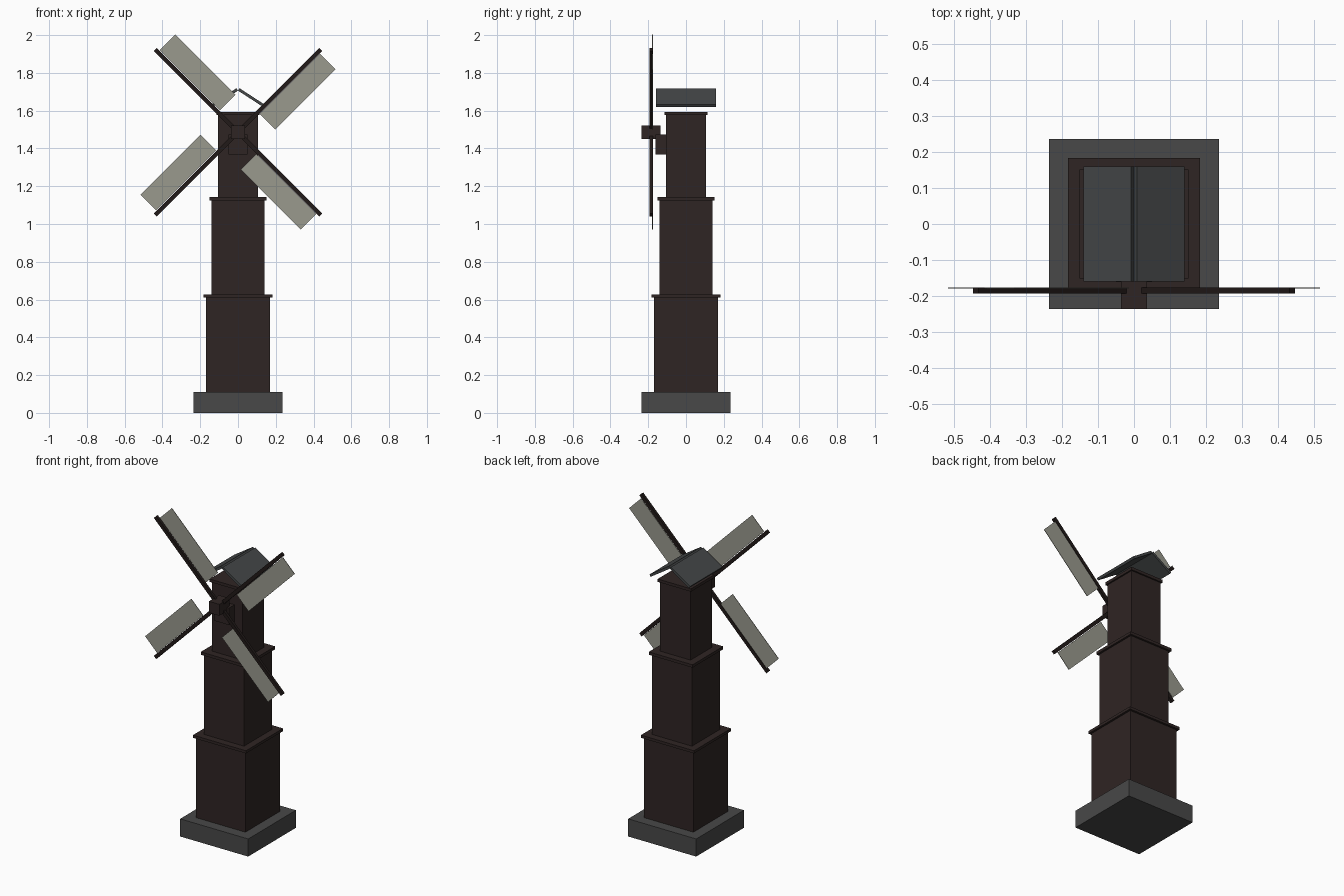
import bpy
from math import radians, sin, cos
from mathutils import Matrix, Vector

if "Cube" in bpy.data.objects:
    bpy.data.objects.remove(bpy.data.objects["Cube"])


def material(name, rgb):
    m = bpy.data.materials.new(name)
    m.diffuse_color = (*rgb, 1)
    m.use_nodes = True
    m.node_tree.nodes["Principled BSDF"].inputs["Base Color"].default_value = m.diffuse_color
    return m


BROWN = material("dark_brown_wood", (0.028, 0.018, 0.017))
ARM = material("black_brown_wood", (0.015, 0.010, 0.009))
STONE = material("grey_stone", (0.065, 0.065, 0.065))
SLATE = material("roof_slate", (0.058, 0.063, 0.064))
CANVAS = material("sail_canvas", (0.32, 0.32, 0.27))


def box(name, lo, hi, mat, matrix=Matrix()):
    """Box between two corners, with an optional transform baked in."""
    lo, hi = Vector(lo), Vector(hi)
    bpy.ops.mesh.primitive_cube_add(size=1)
    ob = bpy.context.object
    ob.name = name
    ob.data.transform(matrix @ Matrix.Translation((lo + hi) / 2)
                      @ Matrix.Diagonal((*(hi - lo), 1)))
    ob.data.materials.append(mat)
    return ob


def block(name, half, z0, z1, mat):
    return box(name, (-half, -half, z0), (half, half, z1), mat)


# Stone base
block("base", 0.235, 0, 0.11, STONE)

# Three tower storeys, each capped by a ledge
storeys = [("lower", 0.170, 0.183, 0.11, 0.61, 0.627),
           ("middle", 0.139, 0.151, 0.627, 1.125, 1.143),
           ("upper", 0.106, 0.115, 1.143, 1.576, 1.594)]
for label, half, ledge, z0, z1, z2 in storeys:
    block(label + "_tower", half, z0, z1, BROWN)
    block(label + "_ledge", ledge, z1, z2, BROWN)

# Roof: two sloping slabs meeting at the ridge
slope, thick = radians(33), 0.015
length = (0.14 - thick * sin(slope)) / cos(slope)
for side, name in ((1, "right_roof"), (-1, "left_roof")):
    m = Matrix.Translation((0, 0, 1.706)) @ Matrix.Rotation(side * slope, 4, 'Y')
    xs = sorted((0, side * length))
    box(name, (xs[0], -0.16, 0), (xs[1], 0.16, thick), SLATE, m)

# Axle mount and hub
box("axle_mount", (-0.05, -0.161, 1.368), (0.05, -0.10, 1.474), BROWN)
box("hub", (-0.036, -0.236, 1.451), (0.036, -0.135, 1.522), BROWN)

# Four arms with a sail on the clockwise side of each
for i in range(4):
    m = Matrix.Translation((0, 0, 1.486)) @ Matrix.Rotation(radians(45 + 90 * i), 4, 'Y')
    box(f"arm_{i + 1}", (-0.011, -0.193, 0), (0.011, -0.176, 0.62), ARM, m)
    box(f"sail_{i + 1}", (0.014, -0.179, 0.15), (0.130, -0.176, 0.60), CANVAS, m)
